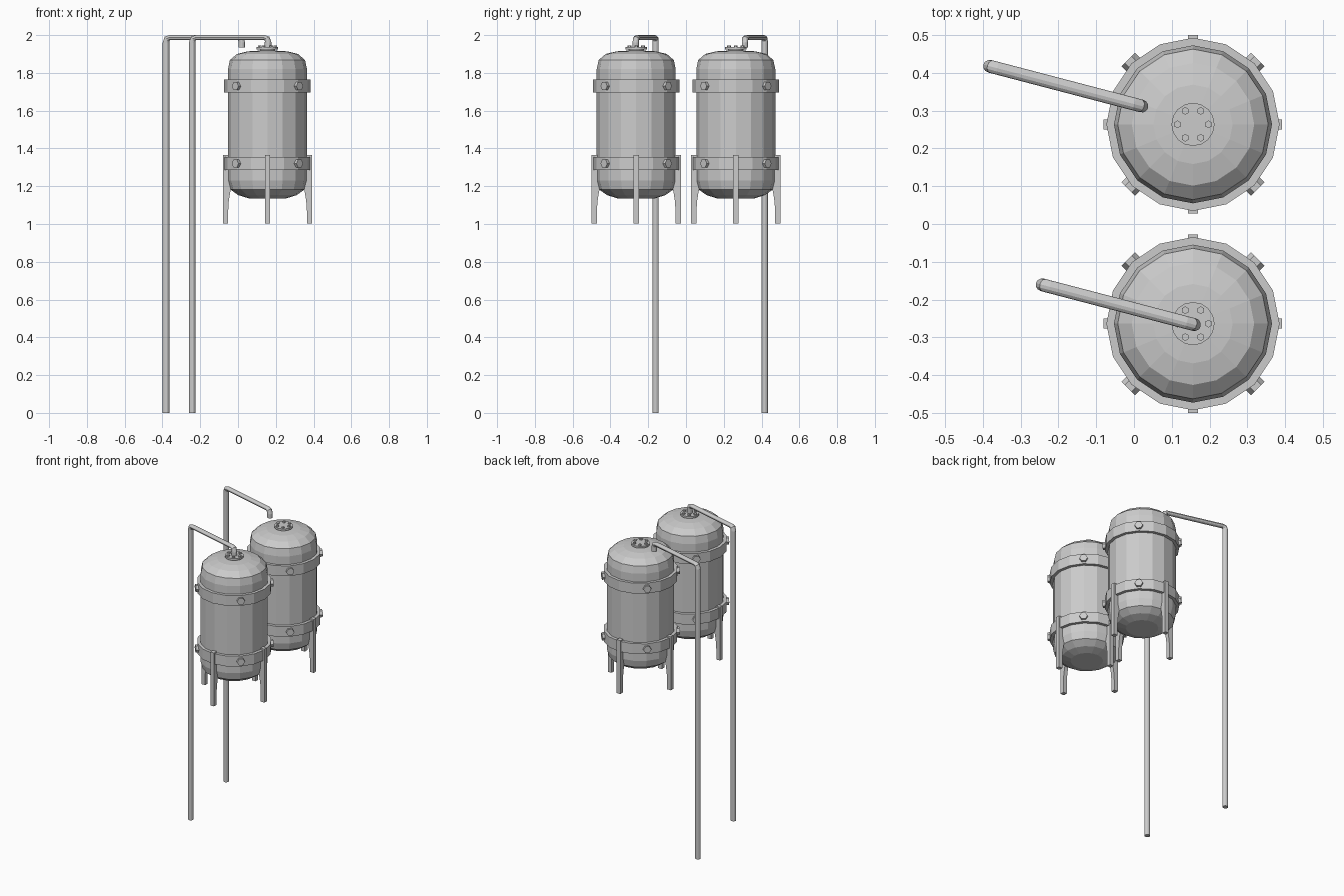
import bpy, bmesh
from math import sin, cos, pi, radians
from mathutils import Vector, Matrix

if "Cube" in bpy.data.objects:
    bpy.data.objects.remove(bpy.data.objects["Cube"])

TANK_X, TANK_Y = 0.156, 0.2635
SIDES = 16


def finish(bm, name, loc=(0, 0, 0)):
    bmesh.ops.remove_doubles(bm, verts=bm.verts, dist=1e-5)
    bmesh.ops.recalc_face_normals(bm, faces=bm.faces)
    me = bpy.data.meshes.new(name)
    bm.to_mesh(me)
    bm.free()
    ob = bpy.data.objects.new(name, me)
    ob.location = loc
    bpy.context.collection.objects.link(ob)
    return ob


def bridge(bm, rings, cap=True, loop=False):
    """Skin a list of vertex rings, optionally capped or closed into a loop."""
    n = len(rings[0])
    pairs = list(zip(rings, rings[1:])) + ([(rings[-1], rings[0])] if loop else [])
    for a, b in pairs:
        for i in range(n):
            j = (i + 1) % n
            bm.faces.new((a[i], a[j], b[j], b[i]))
    if cap and not loop:
        bm.faces.new(rings[0])
        bm.faces.new(rings[-1])


def lathe(name, profile, loc, loop=False):
    bm = bmesh.new()
    rings = [[bm.verts.new((r * cos(2 * pi * i / SIDES), r * sin(2 * pi * i / SIDES), z))
              for i in range(SIDES)] for r, z in profile]
    bridge(bm, rings, loop=loop)
    return finish(bm, name, loc)


def add_hex(bm, radius, depth, matrix):
    bmesh.ops.create_cone(bm, cap_ends=True, segments=6, radius1=radius,
                          radius2=radius, depth=depth, matrix=matrix)


def build_tank(tag, y):
    loc = (TANK_X, y, 0)
    # domed vessel
    lathe(f"{tag}_tank_body", [
        (0.10, 1.136), (0.155, 1.153), (0.197, 1.183), (0.209, 1.23),
        (0.209, 1.82), (0.199, 1.868), (0.162, 1.90), (0.105, 1.914), (0.04, 1.918)], loc)
    # top flange with a short neck
    lathe(f"{tag}_top_flange", [(0.04, 1.91), (0.04, 1.923), (0.057, 1.923), (0.057, 1.936)], loc)
    bm = bmesh.new()
    for k in range(6):
        a = k * pi / 3
        add_hex(bm, 0.01, 0.012,
                Matrix.Translation((0.041 * cos(a), 0.041 * sin(a), 1.938)))
    finish(bm, f"{tag}_flange_bolts", loc)
    # clamp bands
    for part, z in (("lower", 1.32), ("upper", 1.73)):
        lathe(f"{tag}_{part}_band", [(0.202, z - 0.035), (0.229, z - 0.035),
                                     (0.229, z + 0.035), (0.202, z + 0.035)], loc, loop=True)
        # large hex bolts on the diagonals
        bm = bmesh.new()
        for k in range(4):
            m = (Matrix.Rotation(pi / 4 + k * pi / 2, 4, 'Z')
                 @ Matrix.Translation((0.224, 0, z)) @ Matrix.Rotation(pi / 2, 4, 'Y'))
            add_hex(bm, 0.025, 0.036, m)
        finish(bm, f"{tag}_{part}_band_bolts", loc)
    # four legs, each a thin extruded side profile
    profile = [(0.236, 1.003), (0.236, 1.365), (0.206, 1.365), (0.190, 1.20),
               (0.198, 1.165), (0.205, 1.12), (0.208, 1.07), (0.208, 1.003)]
    bm = bmesh.new()
    for k in range(4):
        rot = Matrix.Rotation(k * pi / 2, 3, 'Z')
        bridge(bm, [[bm.verts.new(rot @ Vector((r, w, z))) for r, z in profile]
                    for w in (-0.0135, 0.0135)])
    finish(bm, f"{tag}_legs", loc)


def build_pipe(tag, x, y):
    # rings along the pipe: distance, height, heading angle, in-plane radius
    d = Vector((0.401, -0.105, 0))
    length = d.length
    d.normalize()
    side = Vector((-d.y, d.x, 0))
    up = Vector((0, 0, 1))
    path = [(0, 0, 0, 0.018), (0, 1.962, 0, 0.018), (0.005, 1.98, 45, 0.017),
            (0.02, 1.9865, 90, 0.0135), (length - 0.02, 1.9865, 90, 0.0135),
            (length - 0.005, 1.98, 135, 0.017), (length, 1.962, 180, 0.018),
            (length, 1.934, 180, 0.018)]
    bm = bmesh.new()
    rings = []
    for s, z, a, r in path:
        a = radians(a)
        nrm = d * cos(a) - up * sin(a)
        rings.append([bm.verts.new(d * s + up * z + nrm * r * cos(2 * pi * i / 12)
                                   + side * 0.017 * sin(2 * pi * i / 12)) for i in range(12)])
    bridge(bm, rings)
    finish(bm, f"{tag}_pipe", (x, y, 0))


build_tank("front", -TANK_Y)
build_tank("back", TANK_Y)
build_pipe("front", -0.242, -0.161)
build_pipe("back", -0.381, 0.417)
